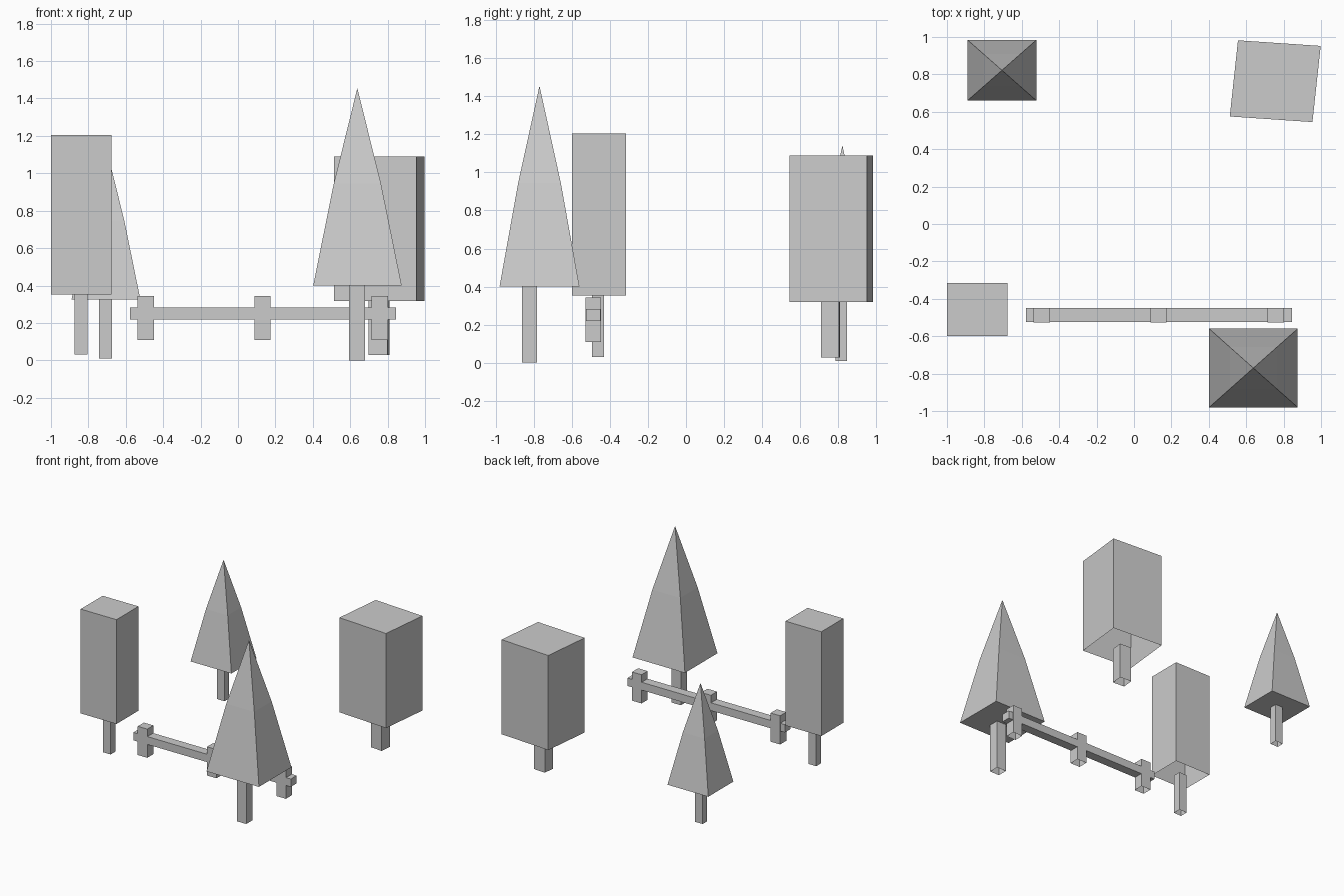
import bpy

if "Cube" in bpy.data.objects:
    bpy.data.objects.remove(bpy.data.objects["Cube"])


def make(name, verts, faces):
    mesh = bpy.data.meshes.new(name)
    mesh.from_pydata(verts, [], faces)
    mesh.update()
    obj = bpy.data.objects.new(name, mesh)
    bpy.context.collection.objects.link(obj)
    return obj


def rect(x0, x1, y0, y1):
    return [(x0, y0), (x1, y0), (x1, y1), (x0, y1)]


def block(name, corners, z0, z1, bottom=False, top=True):
    """Upright prism on a counter-clockwise four-corner footprint."""
    verts = [(x, y, z) for z in (z0, z1) for x, y in corners]
    faces = [(i, (i + 1) % 4, (i + 1) % 4 + 4, i + 4) for i in range(4)]
    if top:
        faces.append((4, 5, 6, 7))
    if bottom:
        faces.append((3, 2, 1, 0))
    return make(name, verts, faces)


def conifer(name, corners, apex, z0, z1):
    """Four-sided crown with a slight bulge halfway up."""
    ax, ay = apex
    zm = z0 + 0.517 * (z1 - z0)
    mid = [(ax + (x - ax) * 0.533, ay + (y - ay) * 0.533, zm) for x, y in corners]
    verts = [(x, y, z0) for x, y in corners] + mid + [(ax, ay, z1)]
    faces = [(3, 2, 1, 0)]
    for i in range(4):
        j = (i + 1) % 4
        faces += [(i, j, j + 4, i + 4), (i + 4, j + 4, 8)]
    return make(name, verts, faces)


# Conifers: closed crowns on open-bottomed trunks
conifer("front_conifer_crown", rect(0.402, 0.875, -0.98, -0.56), (0.638, -0.77), 0.40, 1.455)
block("front_conifer_trunk", rect(0.594, 0.679, -0.863, -0.782), 0.0, 0.40)
conifer("back_conifer_crown", rect(-0.89, -0.522, 0.66, 0.984), (-0.706, 0.822), 0.325, 1.142)
block("back_conifer_trunk", rect(-0.742, -0.673, 0.787, 0.845), 0.01, 0.325)

# Box tree at the left: crown is open underneath
block("left_box_crown", rect(-1.0, -0.677, -0.60, -0.316), 0.353, 1.204)
block("left_box_trunk", rect(-0.874, -0.804, -0.494, -0.43), 0.03, 0.353)

# Box tree at the back right: slightly turned footprint, trunk is a scaled copy
foot = [(0.512, 0.575), (0.954, 0.545), (0.998, 0.952), (0.556, 0.982)]
block("right_box_crown", foot, 0.318, 1.09)
block("right_box_trunk", [(0.753 + (x - 0.755) * 0.23, 0.76 + (y - 0.7635) * 0.23) for x, y in foot],
      0.028, 0.318)

# Fence: one rail and three posts
block("fence_rail", rect(-0.577, 0.844, -0.525, -0.45), 0.218, 0.282, bottom=True)
for i, x in enumerate((-0.493, 0.132, 0.758)):
    block(f"fence_post_{i + 1}", rect(x - 0.043, x + 0.043, -0.527, -0.448), 0.11, 0.344)
